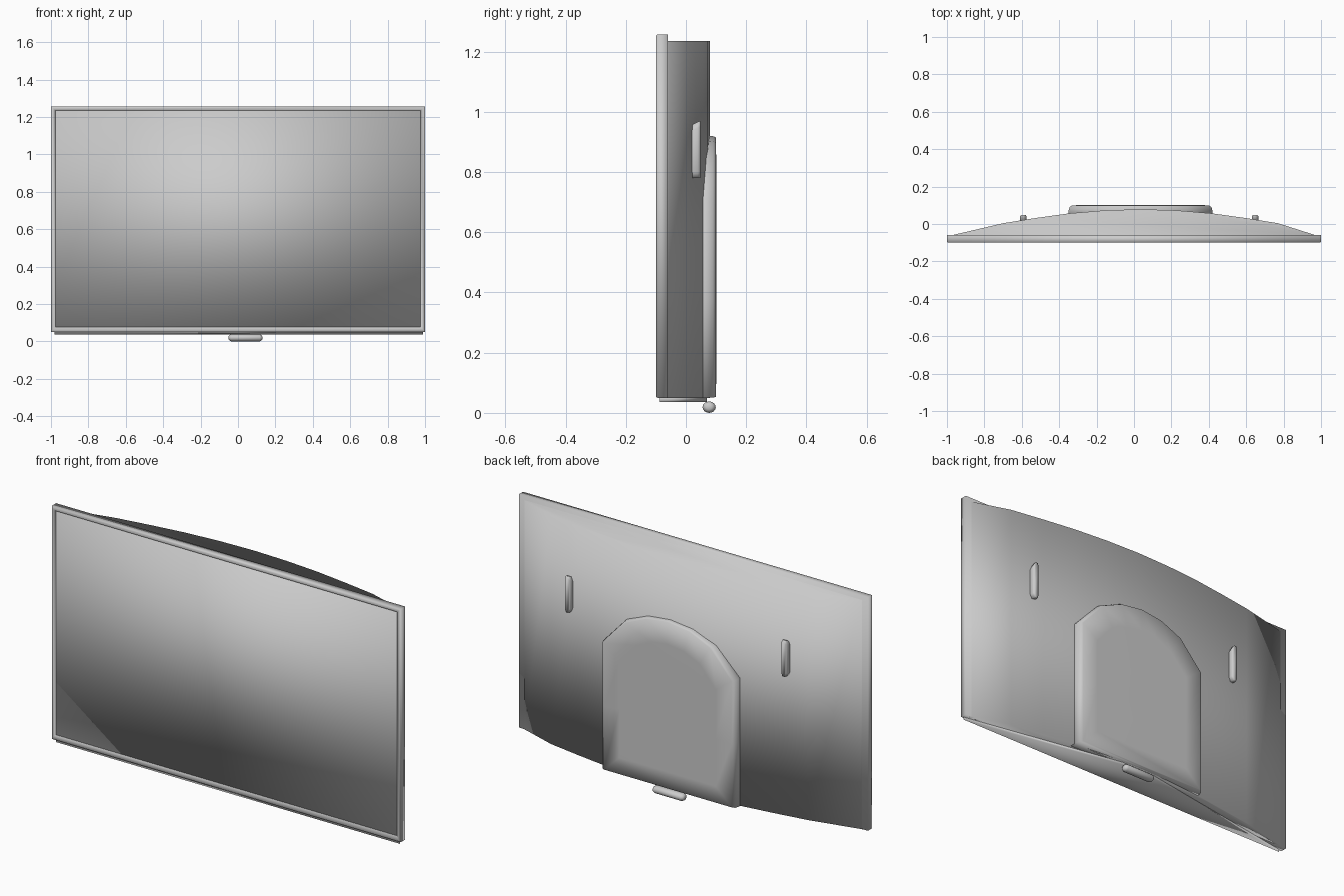
import bpy, bmesh, math
from mathutils import Vector

if "Cube" in bpy.data.objects:
    bpy.data.objects.remove(bpy.data.objects["Cube"], do_unlink=True)

grey = bpy.data.materials.new("neutral_grey")
grey.use_nodes = True
grey.diffuse_color = (0.6, 0.6, 0.6, 1)
grey.node_tree.nodes["Principled BSDF"].inputs["Base Color"].default_value = (0.6, 0.6, 0.6, 1)

MID = 0.035  # x of the rear parts' centre line


def finish(name, bm):
    """Turn a bmesh into a smooth grey object."""
    bmesh.ops.recalc_face_normals(bm, faces=bm.faces)
    for f in bm.faces:
        f.smooth = True
    mesh = bpy.data.meshes.new(name)
    bm.to_mesh(mesh)
    bm.free()
    mesh.materials.append(grey)
    obj = bpy.data.objects.new(name, mesh)
    bpy.context.collection.objects.link(obj)
    return obj


def loft(name, rings):
    """Skin a closed solid through rings of equal point count."""
    bm = bmesh.new()
    loops = [[bm.verts.new(p) for p in ring] for ring in rings]
    n = len(loops[0])
    for a, b in zip(loops, loops[1:]):
        for i in range(n):
            j = (i + 1) % n
            bm.faces.new((a[i], a[j], b[j], b[i]))
    bm.faces.new(loops[0])
    bm.faces.new(loops[-1])
    return finish(name, bm)


def rect(w, z0, z1, y):
    return [Vector(p) for p in ((-w, y, z0), (w, y, z0), (w, y, z1), (-w, y, z1))]


def mirrored(half):
    """Outline from right-hand points, centre point last, mirrored in x."""
    return half + [(-x, v) for x, v in reversed(half) if x > 0]


# Front frame with a raised bezel around a shallow recess
loft("screen_frame", [
    rect(1.0, 0.05, 1.257, -0.06),
    rect(1.0, 0.05, 1.257, -0.095),
    rect(0.996, 0.054, 1.253, -0.1),
    rect(0.982, 0.072, 1.239, -0.1),
    rect(0.978, 0.076, 1.235, -0.086),
])

# Screen panel
loft("screen", [rect(0.977, 0.077, 1.234, y) for y in (-0.08, -0.094)])

# Bowed rear housing
bow = mirrored([(0.975, -0.075), (0.965, -0.058), (0.735, 0.004), (0.56, 0.032),
                (0.38, 0.057), (0.19, 0.073), (0, 0.079)])
loft("rear_housing", [[(x + MID * (y > -0.05), y, z) for x, y in bow]
                      for z in (0.05, 1.236)])

# Thin plate under the housing, narrowing towards the foot
plate = [(-0.98, -0.088), (0.99, -0.088), (0.13, 0.07), (-0.05, 0.07)]
loft("bottom_plate", [[(x, y, z) for x, y in plate] for z in (0.036, 0.055)])

# Arched rear cover with softened edges
arch = mirrored([(0.385, 0.05), (0.385, 0.38), (0.385, 0.71), (0.255, 0.85),
                 (0.13, 0.903), (0, 0.92)])
cover_rings = [(1, 1, 0.03), (1, 1, 0.07), (0.985, 0.998, 0.09),
               (0.95, 0.99, 0.1), (0.72, 0.76, 0.101)]
loft("rear_cover", [[(MID + x * sx, y, 0.42 + (z - 0.42) * sz) for x, z in arch]
                    for sx, sz, y in cover_rings])

# Pair of wall hooks
hook = [(0.009, 0.78), (0.018, 0.8), (0.018, 0.95), (0.009, 0.97)]
hook += [(-x, z) for x, z in reversed(hook)]
for side, x0 in (("left", 0.648), ("right", -0.592)):
    loft(side + "_hook", [
        [(x0 + x * s, y, z - drop * (z > 0.9)) for x, z in hook]
        for y, s, drop in ((0.005, 1, 0.02), (0.04, 1, 0.003), (0.048, 0.7, 0))])

# Rounded bar foot
foot_rings = []
for x, r in ((-0.09, 0.4), (-0.086, 0.75), (-0.076, 1), (0.076, 1), (0.086, 0.75), (0.09, 0.4)):
    foot_rings.append([(0.04 + x, 0.077 + 0.022 * r * math.cos(a), 0.019 + 0.019 * r * math.sin(a))
                       for a in (math.tau * i / 16 for i in range(16))])
loft("foot", foot_rings)
